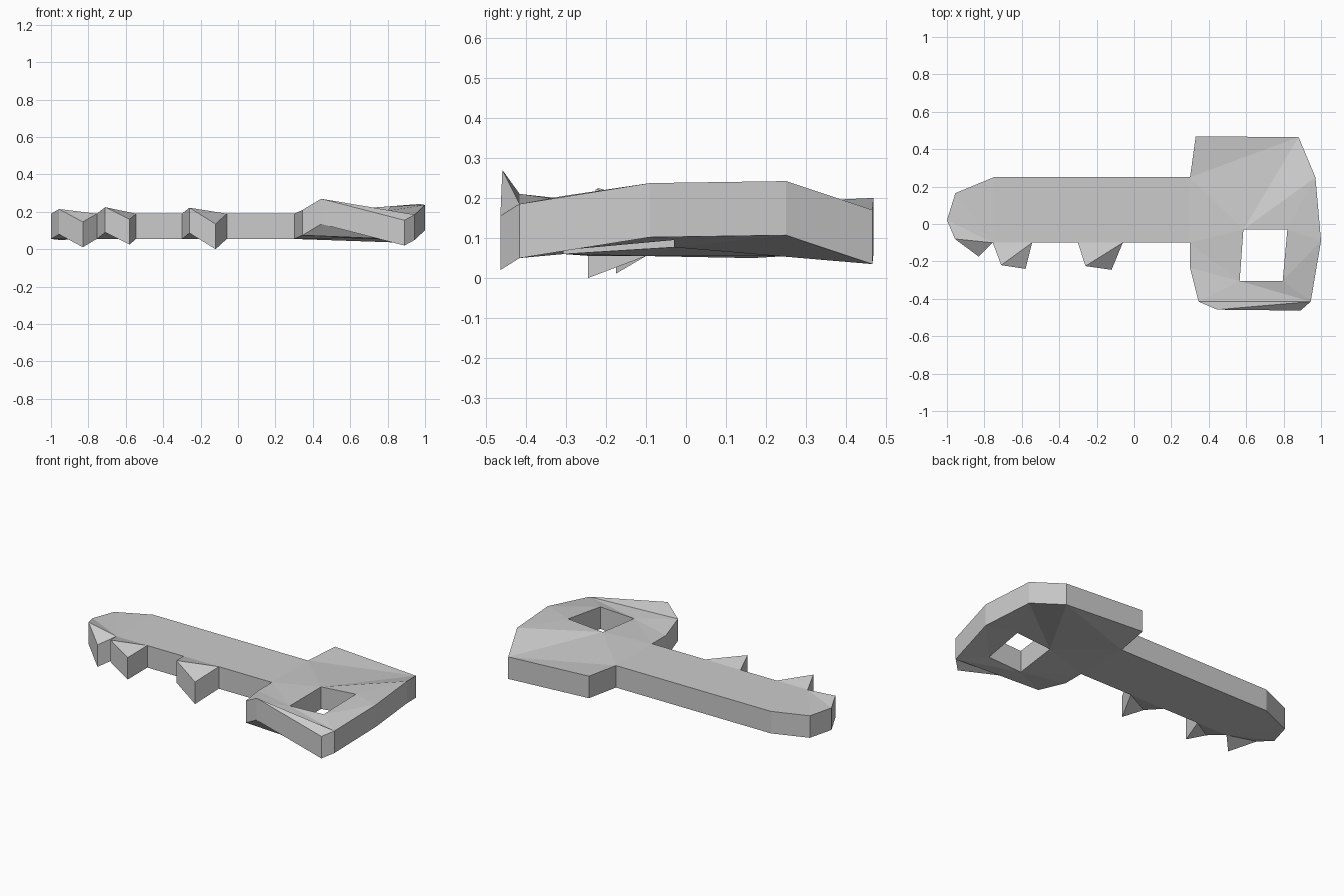
import bpy, bmesh
from mathutils import Vector
from mathutils.geometry import delaunay_2d_cdt

if "Cube" in bpy.data.objects:
    bpy.data.objects.remove(bpy.data.objects["Cube"])

THICK = 0.135
Z = 0.19  # height of the flat top of the shaft

# Key outline, counter-clockwise: x, y, top height
bow = [(0.30, -0.235, Z), (0.345, -0.415, 0.21), (0.445, -0.458, 0.27),
       (0.89, -0.463, 0.155), (0.945, -0.415, 0.185), (1.0, -0.09, 0.237),
       (0.97, 0.25, 0.242), (0.88, 0.465, 0.17), (0.33, 0.468, 0.2), (0.30, 0.25, Z)]
tip = [(-0.75, 0.25, Z), (-0.955, 0.165, 0.185), (-1.0, 0.02, 0.19),
       (-0.957, -0.08, 0.215), (-0.83, -0.175, 0.146), (-0.755, -0.10, Z)]
teeth = [[(-0.71, -0.22, 0.225), (-0.58, -0.24, 0.16), (-0.545, -0.10, Z)],
         [(-0.30, -0.10, Z), (-0.26, -0.225, 0.222), (-0.12, -0.245, 0.135),
          (-0.06, -0.10, Z)]]
neck = [(0.30, -0.10, Z)]
outline = bow + tip + teeth[0] + teeth[1] + neck

# Ring hole in the bow
hole = [(0.585, -0.03, 0.212), (0.565, -0.305, 0.195),
        (0.795, -0.305, 0.205), (0.82, -0.03, 0.23)]


def loop_edges(start, count):
    return [(start + i, start + (i + 1) % count) for i in range(count)]


pts = outline + hole
n = len(outline)


def crease(a, b):
    return (pts.index(a), pts.index(b))


# Creases across the bow, the neck and the tooth roots
edges = loop_edges(0, n) + loop_edges(n, len(hole))
edges += [crease(bow[1], bow[4]), crease(bow[-1], neck[0]), crease(tip[3], tip[5]),
          crease(tip[5], teeth[0][-1]), crease(teeth[1][0], teeth[1][-1])]
flat = [Vector(p[:2]) for p in pts]
co, _, tris, origin, _, _ = delaunay_2d_cdt(flat, edges, [], 1, 1e-5)

# Top surface, with the hole left open
bm = bmesh.new()
top = [bm.verts.new((c.x, c.y, pts[o[0]][2])) for c, o in zip(co, origin)]
for t in tris:
    if not all(origin[i][0] >= n for i in t):
        bm.faces.new([top[i] for i in t])

# Thicken straight down
ret = bmesh.ops.extrude_face_region(bm, geom=bm.faces[:], use_keep_orig=True)
low = [g for g in ret["geom"] if isinstance(g, bmesh.types.BMVert)]
bmesh.ops.translate(bm, verts=low, vec=(0, 0, -THICK))
bmesh.ops.recalc_face_normals(bm, faces=bm.faces[:])

mesh = bpy.data.meshes.new("key")
bm.to_mesh(mesh)
bm.free()
bpy.context.collection.objects.link(bpy.data.objects.new("key", mesh))
